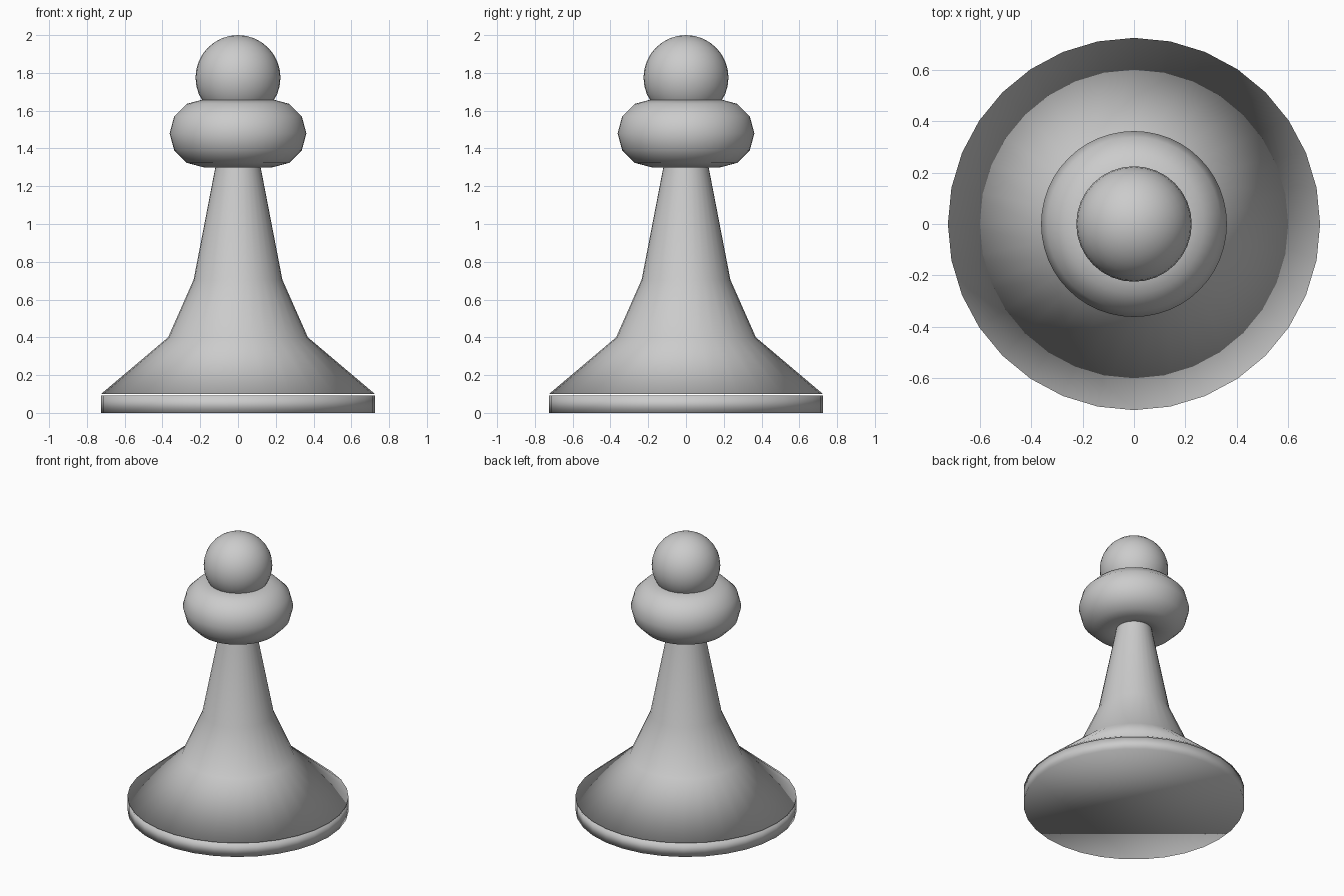
import bpy, bmesh, math

if "Cube" in bpy.data.objects:
    bpy.data.objects.remove(bpy.data.objects["Cube"])

SIDES = 32


def turned(name, profile):
    """Closed turned solid from (radius, height) points, fully smooth shaded."""
    bm = bmesh.new()
    rings = []
    for r, z in profile:
        rings.append([bm.verts.new((r * math.cos(2 * math.pi * i / SIDES),
                                    r * math.sin(2 * math.pi * i / SIDES), z))
                      for i in range(SIDES)])
    for low, high in zip(rings, rings[1:]):
        for i in range(SIDES):
            j = (i + 1) % SIDES
            bm.faces.new((low[i], low[j], high[j], high[i]))
    bm.faces.new(rings[0][::-1])
    bm.faces.new(rings[-1])
    for face in bm.faces:
        face.smooth = True
    mesh = bpy.data.meshes.new(name)
    bm.to_mesh(mesh)
    bm.free()
    obj = bpy.data.objects.new(name, mesh)
    bpy.context.collection.objects.link(obj)
    return obj


def finish(name):
    obj = bpy.context.object
    obj.name = name
    bpy.ops.object.shade_smooth()


# Foot disc, with a hairline gap under the body
turned("base", [(0.725, 0.0), (0.725, 0.092)])

# Flared body, its top hidden inside the collar
turned("body", [(0.725, 0.10), (0.37, 0.40), (0.235, 0.705), (0.12, 1.30), (0.09, 1.45)])

# Fat ring collar
bpy.ops.mesh.primitive_torus_add(major_segments=48, minor_segments=12,
                                 major_radius=0.182, minor_radius=0.18,
                                 location=(0, 0, 1.48))
finish("collar")

# Ball head
bpy.ops.mesh.primitive_uv_sphere_add(segments=32, ring_count=16, radius=0.225,
                                     location=(0, 0, 1.775))
finish("head")
